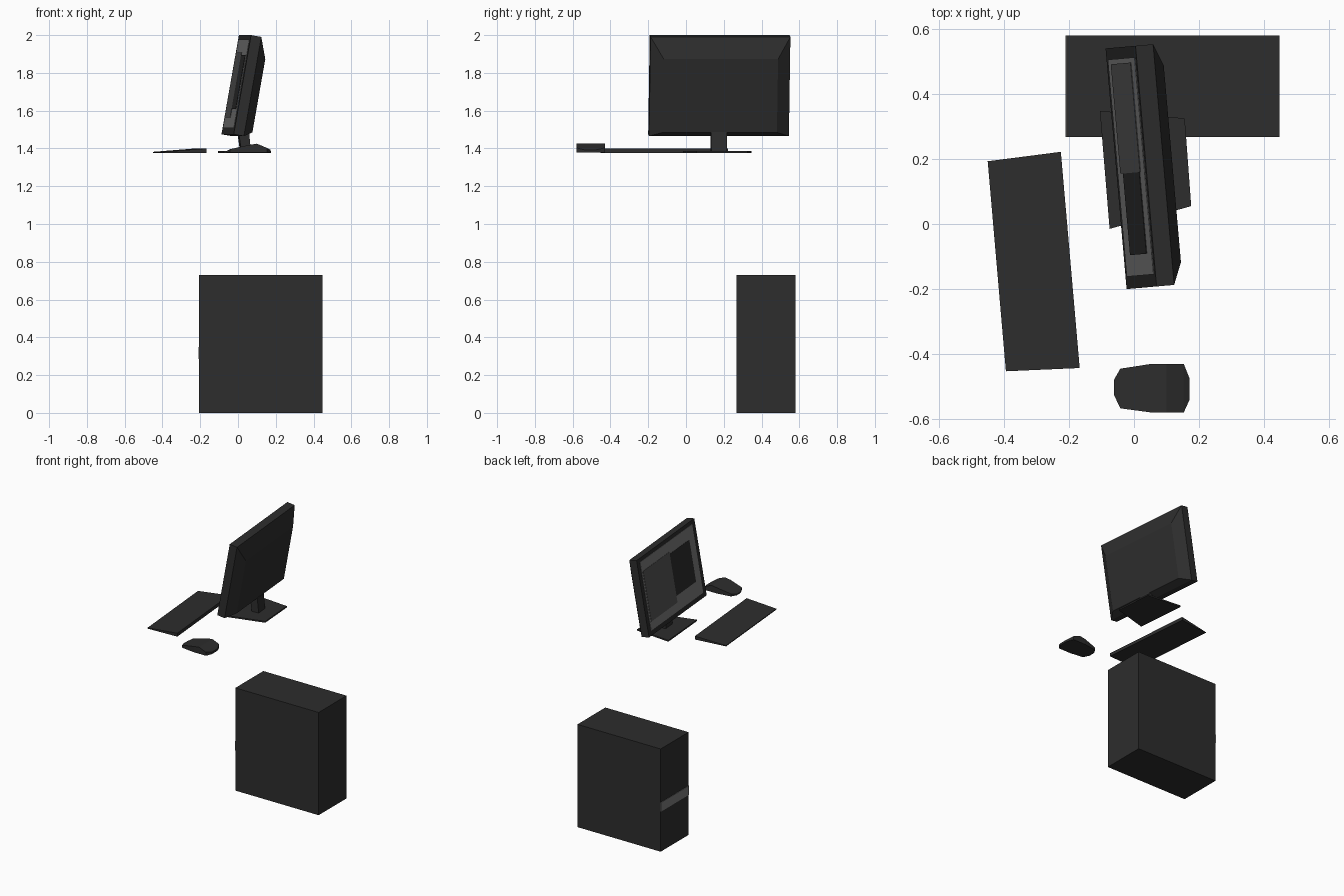
import bpy, bmesh, math
from mathutils import Vector

if "Cube" in bpy.data.objects:
    bpy.data.objects.remove(bpy.data.objects["Cube"])


def material(name, v):
    m = bpy.data.materials.new(name)
    m.diffuse_color = (v, v, v, 1)
    m.use_nodes = True
    m.node_tree.nodes["Principled BSDF"].inputs["Base Color"].default_value = m.diffuse_color
    return m


DARK = material("dark plastic", 0.026)
MID = material("mid grey screen", 0.09)
LIGHT = material("light grey", 0.20)


def loft(name, loops, mat):
    """Closed solid through a stack of matching point loops."""
    bm = bmesh.new()
    rings = [[bm.verts.new(p) for p in loop] for loop in loops]
    n = len(rings[0])
    for a, b in zip(rings, rings[1:]):
        for i in range(n):
            j = (i + 1) % n
            bm.faces.new((a[i], a[j], b[j], b[i]))
    bm.faces.new(rings[0][::-1])
    bm.faces.new(rings[-1])
    bmesh.ops.recalc_face_normals(bm, faces=bm.faces)
    me = bpy.data.meshes.new(name)
    bm.to_mesh(me)
    bm.free()
    me.materials.append(mat)
    ob = bpy.data.objects.new(name, me)
    bpy.context.collection.objects.link(ob)
    return ob


def rect(x0, x1, y0, y1, z):
    return [(x0, y0, z), (x1, y0, z), (x1, y1, z), (x0, y1, z)]


# Computer tower with a grey band across its front (-x) side
loft("tower_case", [rect(-0.207, 0.447, 0.267, 0.58, z) for z in (0, 0.73)], DARK)
loft("tower_band", [rect(-0.21, -0.205, 0.267, 0.58, z) for z in (0.285, 0.35)], LIGHT)

# Monitor frame: u across the screen, v up it, d back through the housing
yaw, tilt = math.radians(5), math.radians(10)
origin = Vector((-0.0875, 0.54, 1.475))
U = Vector((math.sin(yaw), -math.cos(yaw), 0))
H = Vector((math.cos(yaw), math.sin(yaw), 0))
Z = Vector((0, 0, 1))
V = H * math.sin(tilt) + Z * math.cos(tilt)
D = H * math.cos(tilt) - Z * math.sin(tilt)


def panel(u0, u1, v0, v1, d):
    return [origin + U * u + V * v + D * d
            for u, v in ((u0, v0), (u1, v0), (u1, v1), (u0, v1))]


W, HT = 0.743, 0.533
loft("monitor_housing", [panel(0, W, 0, HT, 0), panel(0, W, 0, HT, 0.055),
                         panel(0.068, W - 0.068, 0.028, 0.422, 0.102)], DARK)

# Screen and its painted areas as thin plates
for name, box, d, mat in (
        ("screen", (0.035, 0.705, 0.033, 0.508), -0.002, LIGHT),
        ("screen_grey_area", (0.05, 0.388, 0.09, 0.44), -0.004, MID),
        ("screen_dark_window", (0.388, 0.64, 0.135, 0.425), -0.004, DARK)):
    loft(name, [panel(*box, d), panel(*box, 0.001)], mat)


# Monitor stand
def neck_loop(x0, x1, z):
    c = Vector((0, 0.17, z))
    return [c + H * x + U * s * 0.042 for x, s in ((x0, -1), (x1, -1), (x1, 1), (x0, 1))]


loft("stand_neck", [neck_loop(0.015, 0.066, 1.38), neck_loop(0.0, 0.055, 1.487)], DARK)
base = [(-0.105, 0.348), (-0.075, -0.015), (0.176, 0.055), (0.156, 0.325)]
loft("stand_base", [[(x, y, z) for x, y in base] for z in (1.376, 1.386)], DARK)

# Keyboard: a wedge, higher along the side nearest the monitor
keys = [(-0.45, 0.193), (-0.225, 0.222), (-0.167, -0.443), (-0.394, -0.453)]
tops = (1.382, 1.40, 1.40, 1.382)
loft("keyboard", [[(x, y, 1.376) for x, y in keys],
                  [(x, y, t) for (x, y), t in zip(keys, tops)]], DARK)

# Mouse: cross-sections along x as (x, y low, y high, top height)
sections = [(-0.062, -0.525, -0.48, 1.386), (-0.042, -0.567, -0.445, 1.396),
            (0.055, -0.58, -0.43, 1.418), (0.10, -0.58, -0.43, 1.425),
            (0.153, -0.58, -0.43, 1.403), (0.171, -0.54, -0.475, 1.393)]
loft("mouse", [[(x, a, 1.378), (x, b, 1.378), (x, b, t), (x, a, t)]
               for x, a, b, t in sections], DARK)
